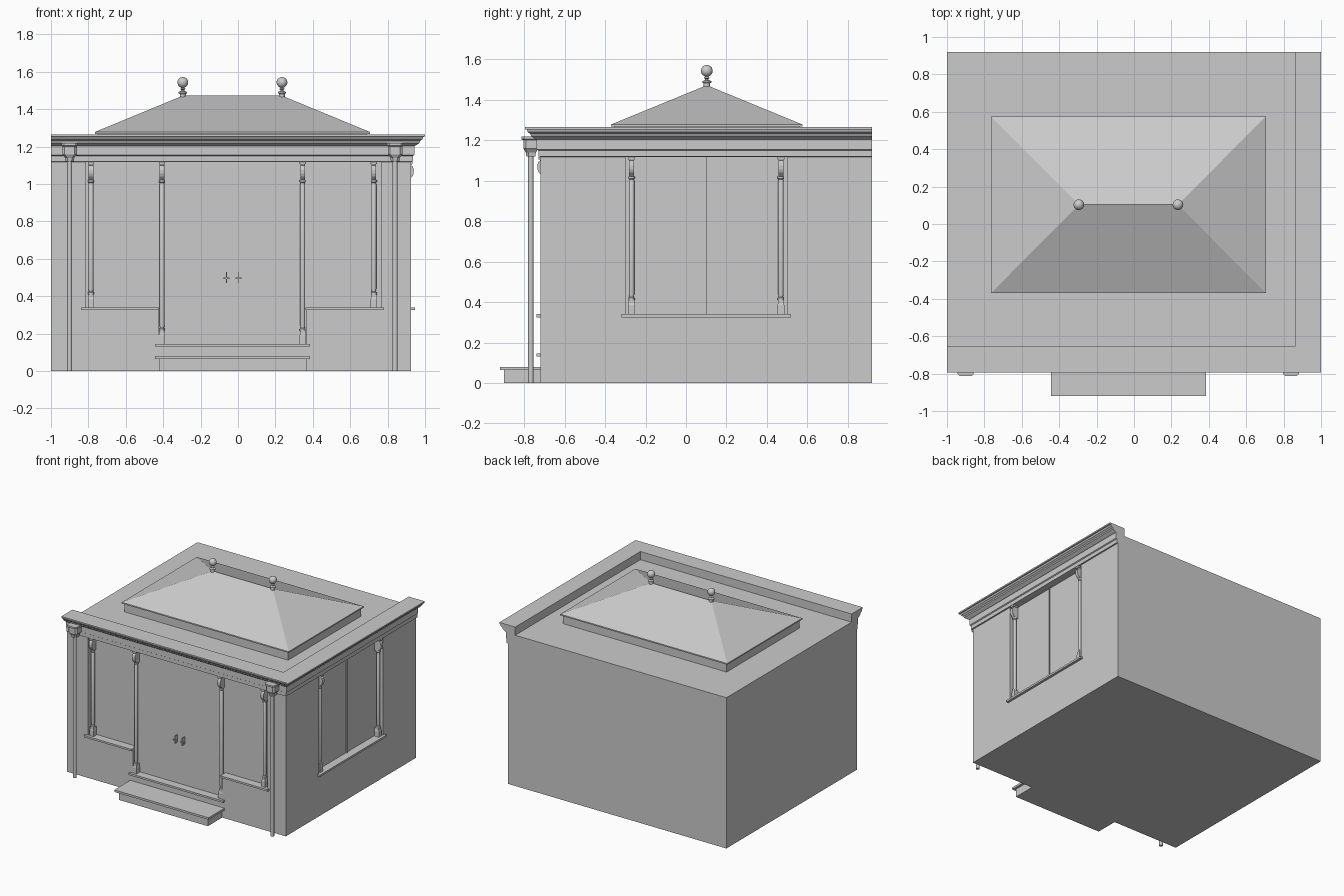
import bpy, bmesh, math
from mathutils import Matrix, Vector

if "Cube" in bpy.data.objects:
    bpy.data.objects.remove(bpy.data.objects["Cube"])


def finish(name, bm, mat=None, smooth=False):
    if mat is not None:
        bm.transform(mat)
    bmesh.ops.recalc_face_normals(bm, faces=bm.faces)
    me = bpy.data.meshes.new(name)
    bm.to_mesh(me)
    bm.free()
    ob = bpy.data.objects.new(name, me)
    bpy.context.collection.objects.link(ob)
    if smooth:
        bpy.ops.object.select_all(action='DESELECT')
        ob.select_set(True)
        bpy.context.view_layer.objects.active = ob
        bpy.ops.object.shade_smooth_by_angle(angle=math.radians(35))
    return ob


def loft(name, rings, mat=None, smooth=False):
    """Skin closed rings of points and cap both ends."""
    bm = bmesh.new()
    vs = [[bm.verts.new(p) for p in r] for r in rings]
    n = len(vs[0])
    for a, b in zip(vs, vs[1:]):
        for i in range(n):
            bm.faces.new((a[i], a[(i + 1) % n], b[(i + 1) % n], b[i]))
    bm.faces.new(vs[0])
    bm.faces.new(vs[-1])
    return finish(name, bm, mat, smooth)


def rect(x0, x1, y0, y1, z):
    return [(x0, y0, z), (x1, y0, z), (x1, y1, z), (x0, y1, z)]


def box(name, x, y, z, mat=None):
    return loft(name, [rect(*x, *y, z[0]), rect(*x, *y, z[1])], mat)


def lathe(name, prof, n=16, mat=None):
    return loft(name, [[(r * math.cos(t), r * math.sin(t), z)
                        for t in (2 * math.pi * i / n for i in range(n))]
                       for r, z in prof], mat, True)


L, R, F, B = -1.0, 0.925, -0.72, 0.92     # wall planes
CX, CY = -0.03, 0.10                      # centres of front and side openings
HEAD, SILL, D = 1.118, 0.34, 0.045        # opening head, sill, recess depth

# Building body with recessed shopfront and side window
body = box("body", (L, R), (F, B), (0, 1.20))
cutters = [
    box("front_window_cutter", (CX - 0.785, CX + 0.795), (F - 0.1, F + D), (SILL, HEAD)),
    box("door_cutter", (CX - 0.392, CX + 0.395), (F - 0.1, F + D), (0.145, HEAD)),
    box("side_window_cutter", (R - D, R + 0.1), (CY - 0.40, CY + 0.40), (SILL, HEAD)),
]
bpy.context.view_layer.objects.active = body
for c in cutters:
    m = body.modifiers.new(c.name, 'BOOLEAN')
    m.operation, m.solver, m.object = 'DIFFERENCE', 'EXACT', c
    bpy.ops.object.modifier_apply(modifier=m.name)
for c in cutters:
    bpy.data.objects.remove(c)

# Moulded cornice and parapet, mitred round the front right corner
prof = [(-0.065, 1.19), (-0.065, 1.265), (0.075, 1.265), (0.075, 1.254), (0.066, 1.252),
        (0.062, 1.24), (0.048, 1.23), (0.046, 1.22), (0.024, 1.205), (0.018, 1.203),
        (0.018, 1.155), (0.010, 1.15), (0.010, 1.12), (0.0, 1.118), (-0.02, 1.118),
        (-0.02, 1.19)]
loft("cornice", [[(L, F - o, z) for o, z in prof],
                 [(R + o, F - o, z) for o, z in prof],
                 [(R + o, B, z) for o, z in prof]])

# Hipped lantern roof on a low kerb
box("roof_kerb", (-0.75, 0.69), (-0.355, 0.56), (1.19, 1.27))
hip = (-0.765, 0.705, -0.37, 0.575)
rx0, rx1, ry, rz = -0.295, 0.235, 0.103, 1.472
bm = bmesh.new()
b, t = [[bm.verts.new(p) for p in rect(*hip, z)] for z in (1.268, 1.278)]
e0, e1 = bm.verts.new((rx0, ry, rz)), bm.verts.new((rx1, ry, rz))
bm.faces.new(b)
for i in range(4):
    bm.faces.new((b[i], b[(i + 1) % 4], t[(i + 1) % 4], t[i]))
for f in ((t[0], t[1], e1, e0), (t[1], t[2], e1), (t[2], t[3], e0, e1), (t[3], t[0], e0)):
    bm.faces.new(f)
finish("hip_roof", bm)

# Ball finials at the ridge ends
fin = [(0.016, 1.455), (0.016, 1.482), (0.022, 1.485), (0.022, 1.492), (0.009, 1.498),
       (0.008, 1.503), (0.015, 1.508), (0.008, 1.514)]
fin += [(0.029 * math.sin(a), 1.543 - 0.029 * math.cos(a))
        for a in (math.radians(d) for d in range(20, 180, 20))] + [(0.001, 1.572)]
for i, x in enumerate((rx0, rx1)):
    lathe(f"finial_{i}", fin, 16, Matrix.Translation((x, ry, 0)))

# Slim turned posts with scrolled corbels; local -y faces out of the wall
corbel = [(0.04, 1.118), (-0.006, 1.118), (-0.006, 1.108), (-0.001, 1.10), (-0.010, 1.092),
          (-0.015, 1.075), (-0.014, 1.055), (-0.008, 1.04), (0.002, 1.03), (0.012, 1.02),
          (0.04, 1.02)]


def post(name, mat, z0):
    s = mat @ Matrix.Translation((0, 0.018, 0))
    lathe(name + "_shaft", [(0.016, z0 + 0.07), (0.016, z0 + 0.08), (0.011, z0 + 0.085),
                            (0.0135, z0 + 0.10), (0.0135, 1.0), (0.011, 1.005),
                            (0.016, 1.01), (0.016, 1.022)], 12, s)
    loft(name + "_foot", [rect(-w, w, 0.018 - w, 0.04, z) for w, z in
                          ((0.017, z0), (0.017, z0 + 0.045), (0.014, z0 + 0.055), (0.014, z0 + 0.07))], mat)
    loft(name + "_corbel", [[(x, y, z) for y, z in corbel] for x in (-0.013, 0.013)], mat)
    box(name + "_cap", (-0.017, 0.017), (-0.009, 0.04), (1.106, HEAD), mat)


for s in (-1, 1):
    side = "left" if s < 0 else "right"
    post(f"{side}_window_post", Matrix.Translation((CX + 0.756 * s, F, 0)), SILL)
    post(f"{side}_door_post", Matrix.Translation((CX + 0.376 * s, F, 0)), 0.145)
    post(f"side_window_post_{side}", Matrix.Translation((R, CY + 0.369 * s, 0))
         @ Matrix.Rotation(math.pi / 2, 4, 'Z'), SILL)
    # Front window sills
    box(f"{side}_window_sill", sorted((CX + 0.392 * s, CX + 0.81 * s)),
        (F - 0.02, F + D), (0.325, SILL))
    # Door handles: lever and upright grip
    hx = CX + 0.032 * s
    box(f"{side}_door_lever", (hx - 0.016, hx + 0.016), (F + 0.012, F + 0.018), (0.493, 0.499))
    box(f"{side}_door_grip", (hx - 0.002, hx + 0.002), (F + 0.012, F + D), (0.47, 0.53))
    # Rainwater downpipe and tapered hopper
    p = Matrix.Translation((CX + 0.87 * s, -0.767, 0))
    lathe(f"{side}_downpipe", [(0.0135, 0), (0.0135, 1.14)], 12, p)
    loft(f"{side}_hopper", [[(-w, d, z), (-w, -d + 0.012, z), (-w + 0.012, -d, z),
                             (w - 0.012, -d, z), (w, -d + 0.012, z), (w, d, z)]
                            for w, d, z in ((0.022, 0.022, 1.12), (0.025, 0.025, 1.14),
                                            (0.034, 0.032, 1.152), (0.039, 0.036, 1.158),
                                            (0.039, 0.036, 1.20), (0.043, 0.046, 1.205),
                                            (0.043, 0.046, 1.218))], p)

# Side sill and mullion, door threshold, entrance step
box("side_window_sill", (R - D, R + 0.02), (CY - 0.42, CY + 0.42), (0.325, SILL))
box("side_mullion", (R - D, R - D + 0.012), (CY - 0.001, CY + 0.001), (SILL, HEAD))
box("door_threshold", (-0.445, 0.385), (F - 0.02, F + D), (0.13, 0.145))
box("step_riser", (-0.42, 0.365), (-0.90, F), (0, 0.066))
box("step_tread", (-0.445, 0.385), (-0.92, F), (0.064, 0.08))
